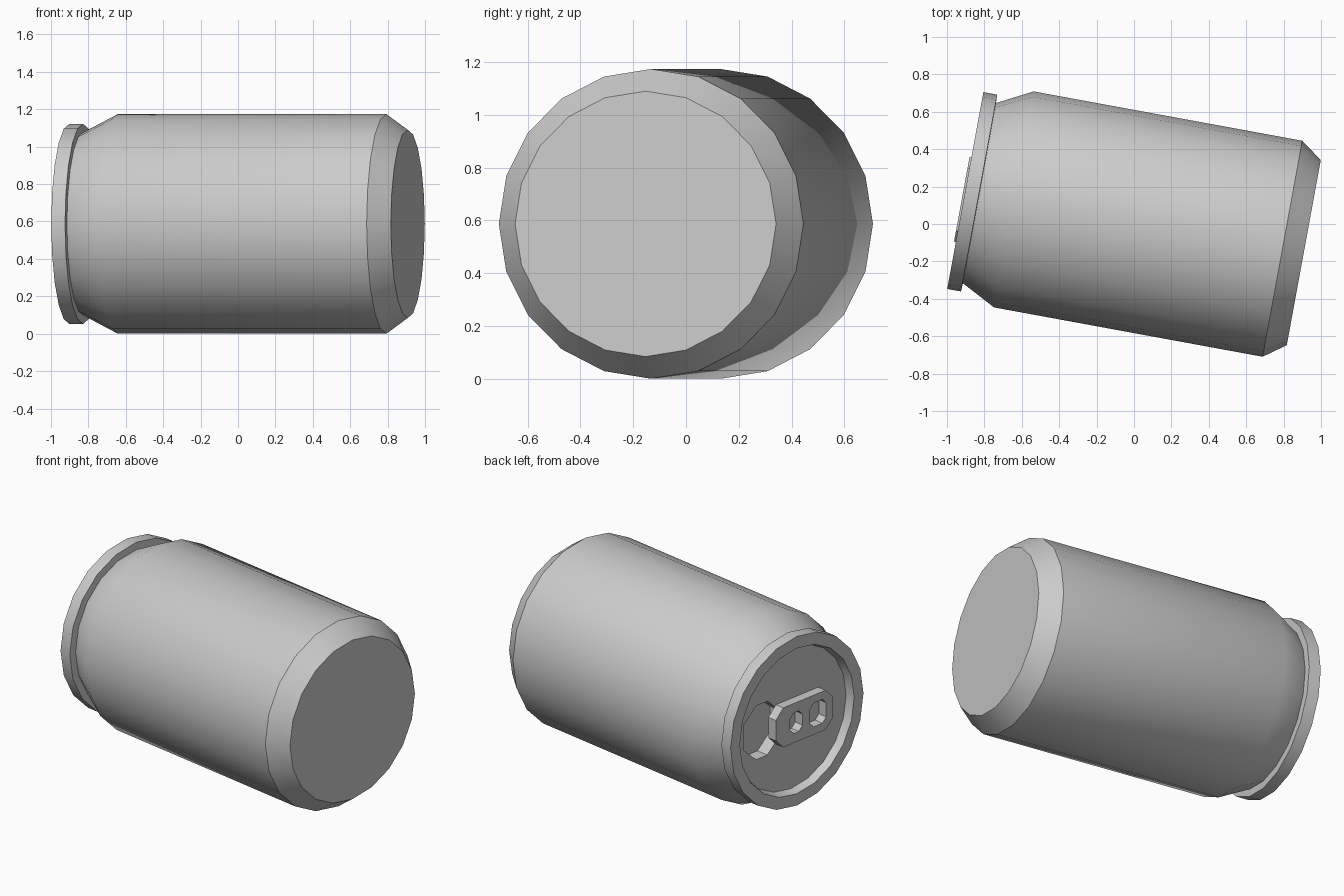
import bpy, bmesh, math
from mathutils import Matrix, Vector

if "Cube" in bpy.data.objects:
    bpy.data.objects.remove(bpy.data.objects["Cube"])

SIDES = 20
TILT = math.radians(10.4)
# Local frame: X across the lid, Y vertical, Z out of the lid; origin at rim centre
across = Vector((math.sin(TILT), math.cos(TILT), 0))
out = Vector((-math.cos(TILT), math.sin(TILT), 0))
FRAME = Matrix.Translation((-0.902, 0.179, 0.587)) @ Matrix(
    (across, out.cross(across), out)).transposed().to_4x4()


def finish(name, bm):
    bmesh.ops.recalc_face_normals(bm, faces=bm.faces)
    mesh = bpy.data.meshes.new(name)
    bm.to_mesh(mesh)
    bm.free()
    mesh.transform(FRAME)
    obj = bpy.data.objects.new(name, mesh)
    bpy.context.collection.objects.link(obj)
    return obj


def lathe(name, profile):
    bm = bmesh.new()
    rings = [[bm.verts.new((r * math.cos(math.tau * i / SIDES),
                            r * math.sin(math.tau * i / SIDES), z))
              for i in range(SIDES)] for r, z in profile]
    for a, b in zip(rings, rings[1:]):
        for i in range(SIDES):
            j = (i + 1) % SIDES
            bm.faces.new((a[i], a[j], b[j], b[i]))
    bm.faces.new(rings[0])
    bm.faces.new(rings[-1])
    return finish(name, bm)


def octagon_prism(name, x0, x1, half, cx, cy, z0, z1):
    """Corner-cut box; cx and cy are the corner cut sizes."""
    outline = [(x0 + cx, -half), (x1 - cx, -half), (x1, -half + cy), (x1, half - cy),
               (x1 - cx, half), (x0 + cx, half), (x0, half - cy), (x0, -half + cy)]
    bm = bmesh.new()
    face = bm.faces.new([bm.verts.new((x, y, z0)) for x, y in outline])
    ext = bmesh.ops.extrude_face_region(bm, geom=[face])
    verts = [v for v in ext["geom"] if isinstance(v, bmesh.types.BMVert)]
    bmesh.ops.translate(bm, verts=verts, vec=(0, 0, z1 - z0))
    return finish(name, bm)


def cut(target, cutter):
    cutter.hide_render = True
    cutter.hide_viewport = True
    mod = target.modifiers.new("cut", 'BOOLEAN')
    mod.operation = 'DIFFERENCE'
    mod.solver = 'EXACT'
    mod.object = cutter


# Can body: base, wall, shoulder, rim and recessed lid
body = lathe("can_body", [
    (0.503, -1.84), (0.587, -1.724), (0.587, -0.264), (0.49, -0.077),
    (0.535, -0.075), (0.535, 0), (0.46, 0), (0.445, -0.05)])
bpy.context.view_layer.objects.active = body
body.select_set(True)
bpy.ops.object.shade_smooth_by_angle(angle=math.radians(30))

# Drinking opening pressed into the lid
cut(body, octagon_prism("opening_cutter", 0.09, 0.38, 0.17, 0.10, 0.09, -0.13, 0.1))

# Pull tab with two finger holes
tab = octagon_prism("pull_tab", -0.28, 0.18, 0.125, 0.06, 0.06, -0.051, 0.01)
for x0, x1, half in ((-0.035, 0.065, 0.065), (-0.225, -0.095, 0.075)):
    cut(tab, octagon_prism("tab_hole_cutter", x0, x1, half, 0.03, 0.03, -0.1, 0.1))
